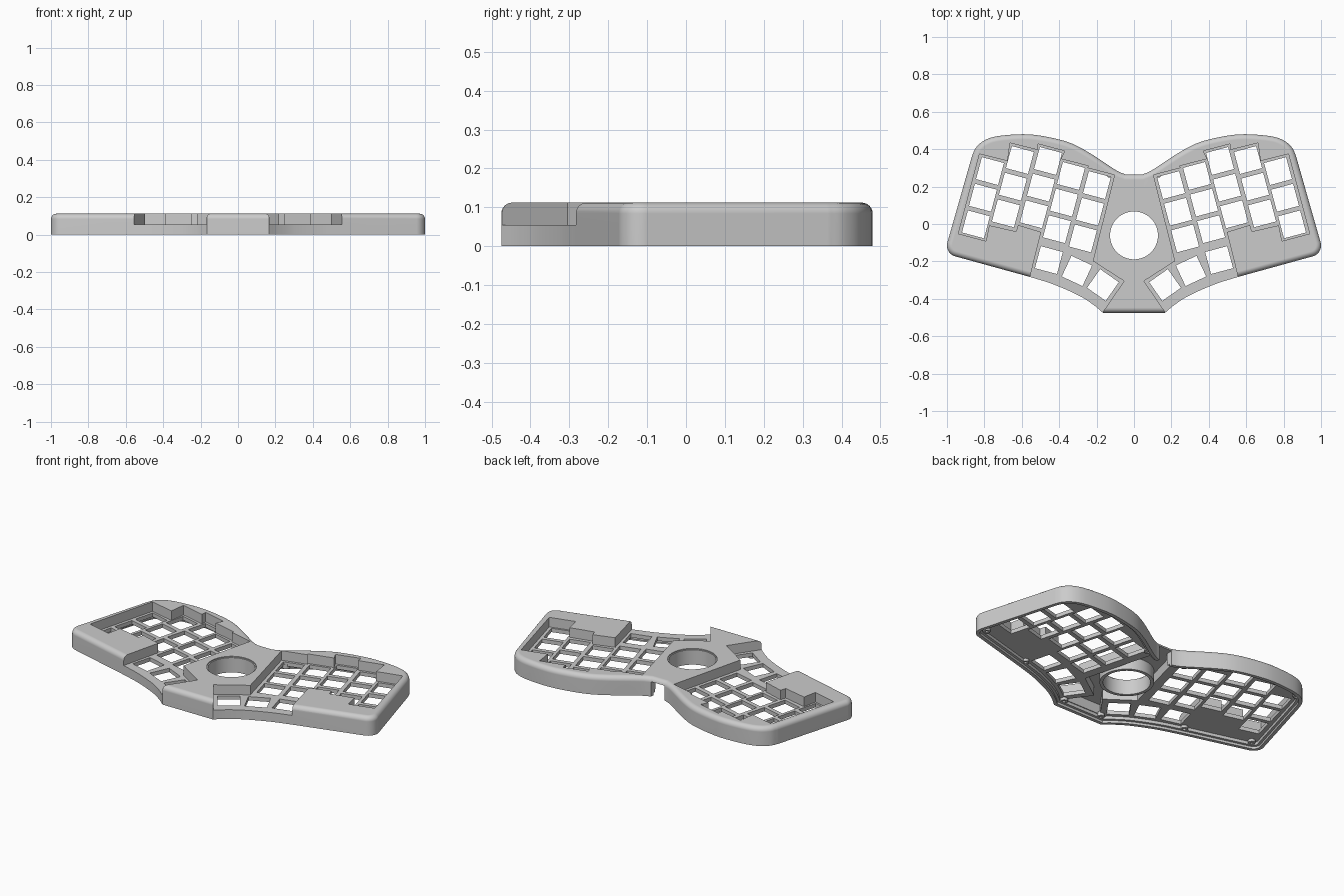
import bpy, bmesh, math
from mathutils import Vector, Matrix

if "Cube" in bpy.data.objects:
    bpy.data.objects.remove(bpy.data.objects["Cube"])

HEIGHT, DECK, CEILING, ROUND = 0.112, 0.055, 0.032, 0.028
TILT = math.radians(15)

grey = bpy.data.materials.new("case_grey")
grey.use_nodes = True
colour = (0.6, 0.6, 0.6, 1)
grey.diffuse_color = colour
grey.node_tree.nodes["Principled BSDF"].inputs["Base Color"].default_value = colour


def make_object(name, bm):
    bmesh.ops.recalc_face_normals(bm, faces=bm.faces)
    mesh = bpy.data.meshes.new(name)
    bm.to_mesh(mesh)
    bm.free()
    mesh.materials.append(grey)
    obj = bpy.data.objects.new(name, mesh)
    bpy.context.collection.objects.link(obj)
    return obj


def loft(bm, layers):
    """Closed solid through stacked outlines given as (points, height)."""
    rings = [[bm.verts.new((x, y, z)) for x, y in points] for points, z in layers]
    for low, high in zip(rings, rings[1:]):
        for i in range(len(low)):
            bm.faces.new((low[i - 1], low[i], high[i], high[i - 1]))
    bm.faces.new(rings[0])
    bm.faces.new(rings[-1])


def add_prism(bm, points, low, high):
    loft(bm, [(points, low), (points, high)])


def arc(x, y, radius, start, end, steps):
    angles = [math.radians(start + (end - start) * i / steps) for i in range(steps + 1)]
    return [(x + radius * math.cos(a), y + radius * math.sin(a)) for a in angles]


def add_cylinder(bm, x, y, radius, low, high, sides):
    add_prism(bm, arc(x, y, radius, 0, 360, sides)[:-1], low, high)


def flip(points):
    return [(-x, y) for x, y in reversed(points)]


def smooth_path(points, steps=5):
    """Catmull-Rom curve through the points."""
    p = [Vector(q) for q in points]
    p = [2 * p[0] - p[1]] + p + [2 * p[-1] - p[-2]]
    out = []
    for a, b, c, d in zip(p, p[1:], p[2:], p[3:]):
        for i in range(steps):
            t = i / steps
            out.append(0.5 * (2 * b + (c - a) * t + (2 * a - 5 * b + 4 * c - d) * t * t
                              + (3 * b - a - 3 * c + d) * t ** 3))
    return [tuple(v) for v in out] + [tuple(points[-1])]


def inset(points, dist):
    """Offset a clockwise outline inward."""
    out = []
    for i, q in enumerate(points):
        a, b, c = Vector(points[i - 1]), Vector(q), Vector(points[(i + 1) % len(points)])
        d1, d2 = (b - a).normalized(), (c - b).normalized()
        n1, n2 = Vector((d1.y, -d1.x)), Vector((d2.y, -d2.x))
        out.append(tuple(b + (n1 + n2) * dist / (1 + n1.dot(n2))))
    return out


def combine(target, bm, operation="DIFFERENCE"):
    """Boolean with the first solver that changes the case and keeps it whole."""
    tool = make_object("cutter", bm)
    mod = target.modifiers.new("shape", "BOOLEAN")
    mod.object, mod.operation = tool, operation
    before = target.data
    for solver in ("MANIFOLD", "EXACT", "FLOAT"):
        mod.solver = solver
        bpy.context.view_layer.update()
        graph = bpy.context.evaluated_depsgraph_get()
        result = bpy.data.meshes.new_from_object(target.evaluated_get(graph))
        whole = max((v.co.x for v in result.vertices), default=0) > 0.95
        if whole and len(result.vertices) != len(before.vertices):
            target.data = result
            break
    target.modifiers.remove(mod)
    bpy.data.objects.remove(tool)


# Outer outline, one half clockwise from the back centre
half = smooth_path([(0.045, 0.265), (0.1, 0.29), (0.246, 0.385), (0.353, 0.438), (0.487, 0.47),
                    (0.594, 0.48), (0.727, 0.47), (0.8, 0.447), (0.845, 0.408), (0.866, 0.364)])
half += arc(0.94, -0.115, 0.06, 15, -75, 9)
half += smooth_path([(0.556, -0.283), (0.433, -0.322), (0.3, -0.38), (0.22, -0.43), (0.166, -0.475)])
outline = half + flip(half)

# Case body with a rounded top edge
layers = [(outline, 0)]
for step in range(7):
    a = math.pi / 2 * step / 6
    layers.append((inset(outline, ROUND * (1 - math.cos(a))), HEIGHT - ROUND * (1 - math.sin(a))))
bm = bmesh.new()
loft(bm, layers)
case = make_object("keyboard_case", bm)

# Hollow underside with a seat for the base plate
for gap, roof in ((0.035, CEILING), (0.02, 0.014)):
    bm = bmesh.new()
    add_prism(bm, inset(outline, gap), -0.05, roof)
    combine(case, bm)

# Hollow under the raised centre
bm = bmesh.new()
core = [(0.075, 0.225), (0.185, -0.19), (0.03, -0.3), (0.125, -0.435)]
add_prism(bm, core + flip(core), 0.02, 0.09)
combine(case, bm)

# Sunken key decks, open towards the thumb edge
deck = [(0.104, 0.262), (0.25, 0.3), (0.243, 0.31), (0.391, 0.348), (0.37, 0.39), (0.513, 0.428),
        (0.516, 0.396), (0.663, 0.433), (0.676, 0.337), (0.826, 0.374), (0.939, -0.052),
        (0.791, -0.091), (0.774, -0.007), (0.63, -0.04), (0.62, -0.005), (0.497, -0.043),
        (0.556, -0.283), (0.594, -0.433), (0.594, -0.7), (0.324, -0.7), (0.053, -0.305),
        (0.22, -0.198)]
for points in (deck, flip(deck)):
    bm = bmesh.new()
    add_prism(bm, points, DECK, 0.3)
    combine(case, bm)

# Square key openings: five columns of three, plus three thumb keys
keys = []
for x, y in ((0.77, 0.283), (0.61, 0.342), (0.46, 0.337), (0.337, 0.257), (0.198, 0.208)):
    for row in range(3):
        keys.append((x + 0.0375 * row, y - 0.1425 * row, TILT))
keys += [(0.455, -0.193, TILT), (0.305, -0.251, math.radians(25)), (0.166, -0.326, math.radians(35))]
bm = bmesh.new()
for x, y, angle in keys:
    for side in (1, -1):
        place = (Matrix.Translation((side * x, y, DECK)) @ Matrix.Rotation(side * angle, 4, "Z")
                 @ Matrix.Diagonal((0.122, 0.122, 0.14, 1)))
        bmesh.ops.create_cube(bm, size=1, matrix=place)
combine(case, bm)

# Ball socket collar, then its opening and rim step
for radius, low, high, operation in ((0.147, 0.018, 0.1, "UNION"), (0.128, -0.1, 0.3, "DIFFERENCE"),
                                     (0.134, 0.106, 0.3, "DIFFERENCE")):
    bm = bmesh.new()
    add_cylinder(bm, 0, -0.061, radius, low, high, 64)
    combine(case, bm, operation)

# Screw bosses and their holes
screws = [(0.935, -0.125), (0.8, 0.412), (0.56, -0.245), (0.13, -0.433), (0.13, 0.268)]
for radius, low, high, operation in ((0.02, 0.016, 0.042, "UNION"), (0.008, -0.05, 0.038, "DIFFERENCE")):
    bm = bmesh.new()
    for x, y in screws:
        for side in (1, -1):
            add_cylinder(bm, side * x, y, radius, low, high, 16)
    combine(case, bm, operation)

# Cable slot in the back wall
bm = bmesh.new()
add_prism(bm, [(-0.044, 0.2), (0.044, 0.2), (0.044, 0.4), (-0.044, 0.4)], -0.05, 0.088)
combine(case, bm)

# Smooth rounded edges, flat faces kept flat
bpy.ops.object.select_all(action="DESELECT")
case.select_set(True)
bpy.context.view_layer.objects.active = case
bpy.ops.object.shade_smooth_by_angle(angle=math.radians(30))
normals = case.modifiers.new("even_shading", "WEIGHTED_NORMAL")
normals.keep_sharp = True
